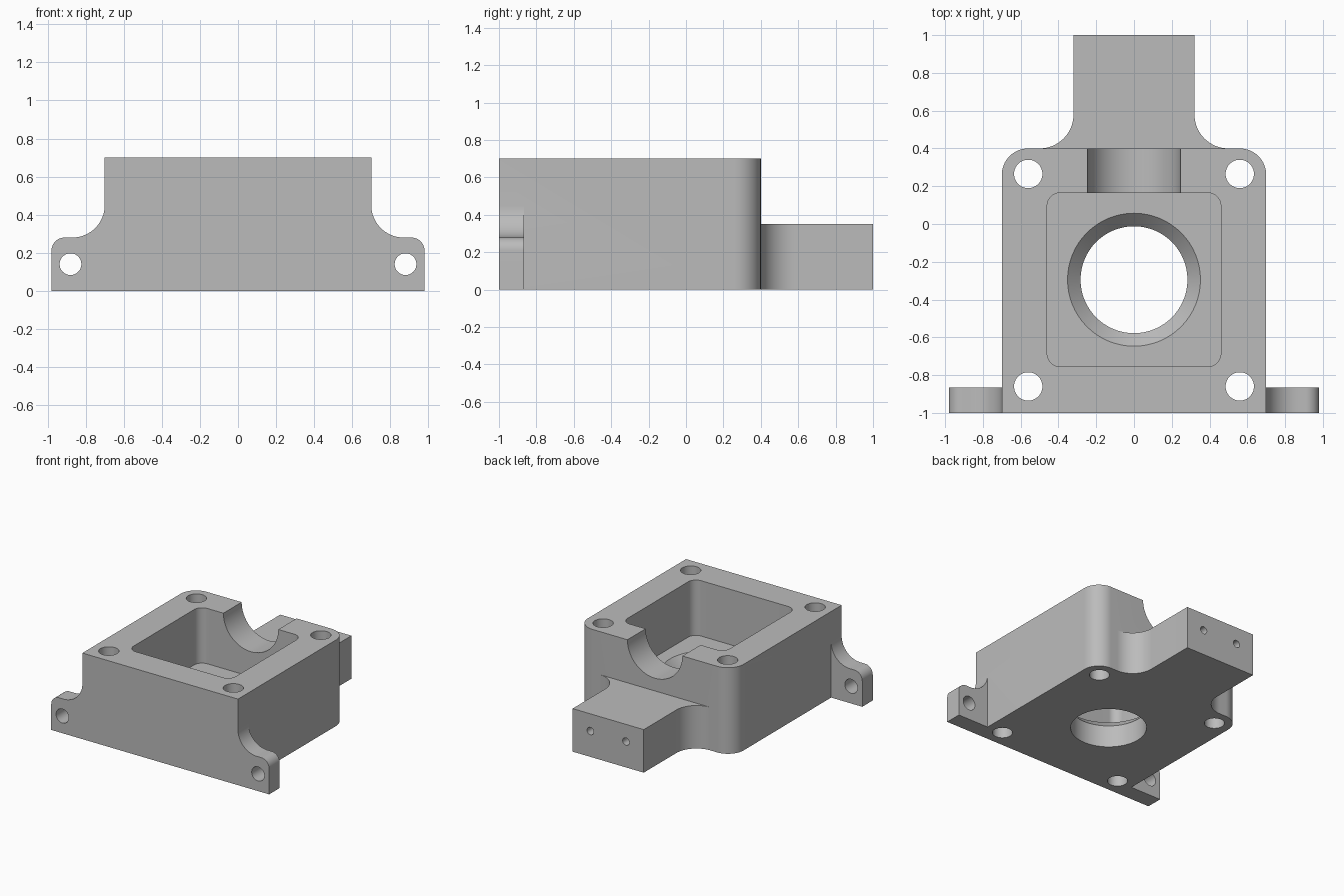
import bpy, bmesh
from math import radians, cos, sin
from mathutils import Matrix

cube = bpy.data.objects.get("Cube")
if cube:
    bpy.data.objects.remove(cube, do_unlink=True)

grey = bpy.data.materials.new("plain grey")
grey.use_nodes = True
colour = (0.5, 0.5, 0.5, 1)
grey.diffuse_color = colour
grey.node_tree.nodes["Principled BSDF"].inputs["Base Color"].default_value = colour


def arc(cx, cy, r, start, end, steps=16):
    angles = [radians(start + (end - start) * i / steps) for i in range(steps + 1)]
    return [(cx + r * cos(a), cy + r * sin(a)) for a in angles]


def mirrored(half):
    return half + [(-x, y) for x, y in reversed(half)]


def finish(name, bm):
    bmesh.ops.recalc_face_normals(bm, faces=bm.faces)
    mesh = bpy.data.meshes.new(name)
    bm.to_mesh(mesh)
    bm.free()
    mesh.materials.append(grey)
    obj = bpy.data.objects.new(name, mesh)
    bpy.context.collection.objects.link(obj)
    return obj


def prism(name, outline, low, high, axis="z"):
    """Extrude an outline along z, or an xz outline along y."""
    place = (lambda a, b, c: (a, b, c)) if axis == "z" else (lambda a, b, c: (a, c, b))
    bm = bmesh.new()
    face = bm.faces.new([bm.verts.new(place(a, b, low)) for a, b in outline])
    new = bmesh.ops.extrude_face_region(bm, geom=[face])["geom"]
    moved = [v for v in new if isinstance(v, bmesh.types.BMVert)]
    bmesh.ops.translate(bm, verts=moved, vec=place(0, 0, high - low))
    return finish(name, bm)


def drill(name, x, y, r, low, high, axis="z", r_top=None):
    """Round cutter; for axis y the second coordinate is z."""
    bm = bmesh.new()
    bmesh.ops.create_cone(bm, cap_ends=True, segments=64, radius1=r,
                          radius2=r if r_top is None else r_top, depth=high - low)
    mid = (low + high) / 2
    if axis == "z":
        move = Matrix.Translation((x, y, mid))
    else:
        move = Matrix.Translation((x, mid, y)) @ Matrix.Rotation(radians(-90), 4, "X")
    bm.transform(move)
    return finish(name, bm)


def combine(target, tool, operation):
    tool.hide_render = True
    mod = target.modifiers.new(tool.name, "BOOLEAN")
    mod.operation = operation
    mod.solver = "EXACT"
    mod.object = tool
    bpy.context.view_layer.objects.active = target
    bpy.ops.object.modifier_apply(modifier=mod.name)
    bpy.data.objects.remove(tool, do_unlink=True)


# Main block with rounded back corners
body = prism("housing_body", mirrored([(0.70, -1)] + arc(0.56, 0.26, 0.14, 0, 90)), 0, 0.70)

# Rear tongue with filleted roots
tongue = mirrored([(0.50, 0.25)] + arc(0.50, 0.58, 0.18, 270, 180) + [(0.32, 1)])
combine(body, prism("rear_tongue", tongue, 0, 0.35), "UNION")

# Front plate forming both side ears
ears = mirrored([(0.98, 0)] + arc(0.91, 0.21, 0.07, 0, 90)
                + arc(0.87, 0.45, 0.17, 270, 180) + [(0.60, 0.45)])
combine(body, prism("side_ears", ears, -1, -0.865, "y"), "UNION")

# Rounded square pocket
floor = 0.25
side, mid_y, r = 0.46, -0.295, 0.07
k = side - r
pocket = (arc(k, mid_y + k, r, 0, 90) + arc(-k, mid_y + k, r, 90, 180)
          + arc(-k, mid_y - k, r, 180, 270) + arc(k, mid_y - k, r, 270, 360))
cutters = [
    prism("pocket", pocket, floor, 0.9),
    # Countersunk bore through the floor
    drill("bore", 0, mid_y, 0.283, -0.1, 0.5),
    drill("countersink", 0, mid_y, 0.283, floor - 0.07, floor + 0.07, r_top=0.421),
    # Half-round notch in the back wall
    drill("notch", 0, 0.70, 0.247, 0, 0.6, "y"),
]

# Mounting, ear and tongue holes
for s in (-1, 1):
    for y in (-0.86, 0.265):
        cutters.append(drill("mount_hole", s * 0.56, y, 0.075, -0.1, 0.9))
    cutters.append(drill("ear_hole", s * 0.88, 0.14, 0.057, -1.1, -0.8, "y"))
    cutters.append(drill("tongue_hole", s * 0.16, 0.21, 0.03, 0.7, 1.1, "y"))

for cutter in cutters:
    combine(body, cutter, "DIFFERENCE")

# Smooth rounds with crisp edges
bpy.ops.object.select_all(action="DESELECT")
body.select_set(True)
bpy.context.view_layer.objects.active = body
bpy.ops.object.shade_smooth_by_angle(angle=radians(25))
